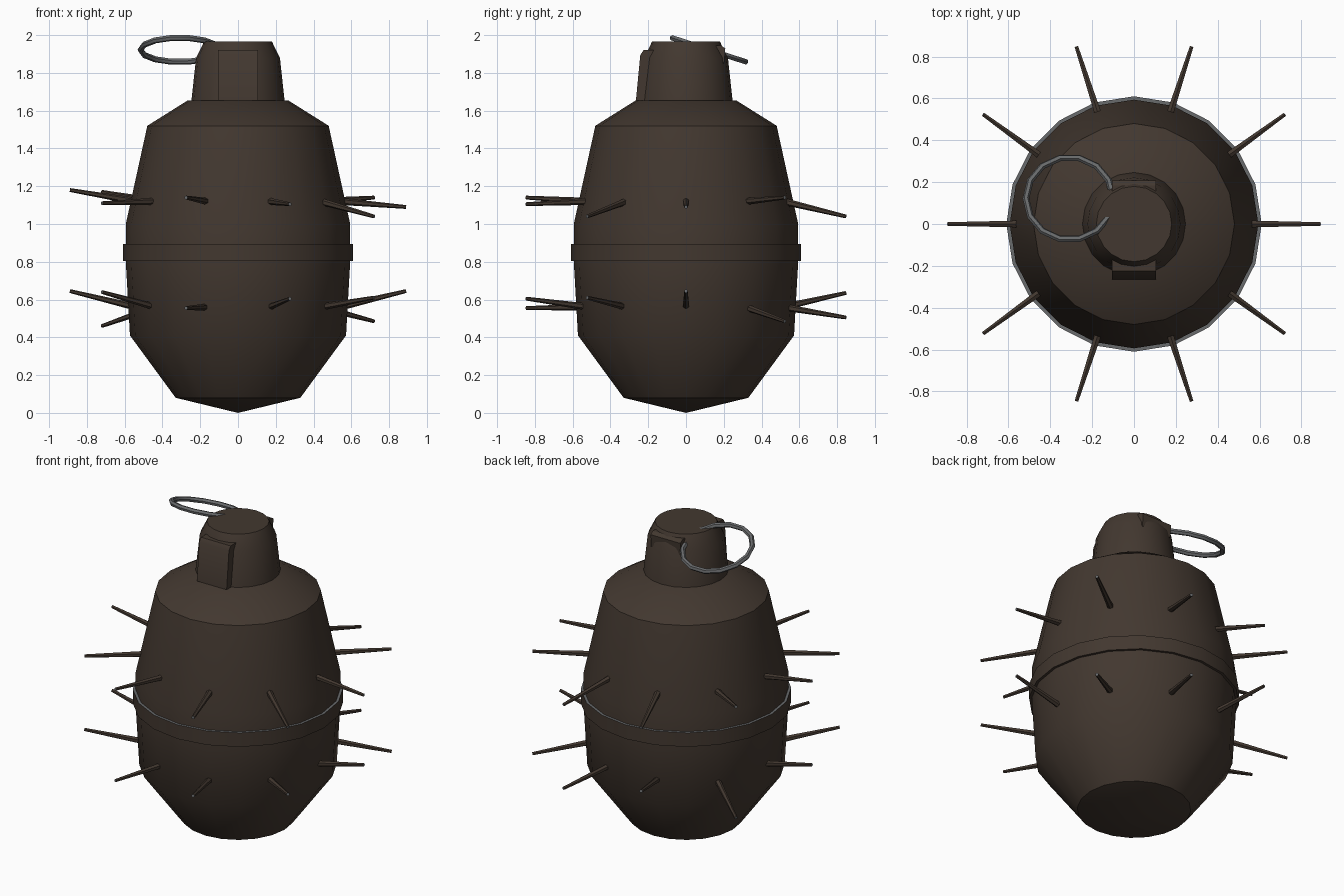
import bpy, bmesh, math
from mathutils import Vector, Matrix

cube = bpy.data.objects.get("Cube")
if cube:
    bpy.data.objects.remove(cube, do_unlink=True)


def material(name, rgb):
    m = bpy.data.materials.new(name)
    m.use_nodes = True
    m.diffuse_color = (*rgb, 1)
    m.node_tree.nodes["Principled BSDF"].inputs["Base Color"].default_value = (*rgb, 1)
    return m


BROWN = material("dark brown", (0.055, 0.039, 0.029))
GREY = material("steel grey", (0.14, 0.145, 0.15))
SIDES = 20


def finish(bm, name, mats, smooth=None):
    bmesh.ops.recalc_face_normals(bm, faces=bm.faces)
    mesh = bpy.data.meshes.new(name)
    bm.to_mesh(mesh)
    bm.free()
    obj = bpy.data.objects.new(name, mesh)
    bpy.context.collection.objects.link(obj)
    for m in mats:
        mesh.materials.append(m)
    if smooth:
        bpy.ops.object.select_all(action="DESELECT")
        obj.select_set(True)
        bpy.context.view_layer.objects.active = obj
        bpy.ops.object.shade_smooth_by_angle(angle=math.radians(smooth))
    return obj


def lathe(name, profile, closed=False, top_mat=None):
    """Turn a (radius, height) profile around the z axis."""
    bm = bmesh.new()
    verts = [bm.verts.new((r, 0, z)) for r, z in profile]
    pairs = list(zip(verts, verts[1:])) + ([(verts[-1], verts[0])] if closed else [])
    edges = [bm.edges.new(p) for p in pairs]
    bmesh.ops.spin(bm, geom=verts + edges, axis=(0, 0, 1), cent=(0, 0, 0),
                   angle=math.tau, steps=SIDES)
    bmesh.ops.remove_doubles(bm, verts=bm.verts, dist=0.0005)
    mats = [BROWN]
    if top_mat:
        mats.append(top_mat)
        bmesh.ops.recalc_face_normals(bm, faces=bm.faces)
        for f in bm.faces:
            f.material_index = int(f.normal.z > 0.9)
    return finish(bm, name, mats, 38)


def plate(name, outline, half_width):
    """Extrude a (y, z) outline along x."""
    bm = bmesh.new()
    face = bm.faces.new([bm.verts.new((-half_width, y, z)) for y, z in outline])
    ext = bmesh.ops.extrude_face_region(bm, geom=[face])["geom"]
    bmesh.ops.translate(bm, vec=(2 * half_width, 0, 0),
                        verts=[v for v in ext if isinstance(v, bmesh.types.BMVert)])
    return finish(bm, name, [BROWN], 30)


# Shell, waist band and neck
lathe("body", [(0, 0), (0.33, 0.08), (0.572, 0.41), (0.594, 0.8),
               (0.594, 1.0), (0.48, 1.52), (0.265, 1.655), (0, 1.655)])
lathe("waist_band", [(0.58, 0.805), (0.61, 0.805), (0.61, 0.895), (0.58, 0.895)],
      closed=True, top_mat=GREY)
lathe("neck", [(0, 1.64), (0.248, 1.64), (0.222, 1.88), (0.18, 1.965), (0, 1.965)])

# Front lever and rear pin lug
plate("front_lever", [(-0.265, 1.655), (-0.242, 1.895), (-0.225, 1.92),
                      (-0.15, 1.92), (-0.15, 1.655)], 0.105)
plate("rear_lug", [(0.14, 1.85), (0.202, 1.85), (0.208, 1.93),
                   (0.185, 1.945), (0.14, 1.945)], 0.105)

# Tilted pull ring
bpy.ops.mesh.primitive_torus_add(major_segments=14, minor_segments=6,
                                 major_radius=0.208, minor_radius=0.016,
                                 location=(-0.308, 0.122, 1.922),
                                 rotation=(math.radians(-18), 0, 0))
ring = bpy.context.object
ring.name = "pull_ring"
ring.data.materials.append(GREY)
bpy.ops.object.shade_smooth_by_angle(angle=math.radians(30))

# Two rows of spikes: base height, then the tip height of each spike
rows = {
    "upper": (1.12, [1.09, 1.14, 1.04, 1.04, 1.17, 1.18, 1.11, 1.14, 1.105, 1.04]),
    "lower": (0.56, [0.645, 0.485, 0.505, 0.635, 0.46, 0.645, 0.64, 0.555, 0.605, 0.61]),
}
for row, (base_z, tips) in rows.items():
    for i, tip_z in enumerate(tips):
        a = math.tau * i / len(tips)
        out = Vector((math.cos(a), math.sin(a), 0))
        base = out * 0.54 + Vector((0, 0, base_z))
        tip = out * 0.89 + Vector((0, 0, tip_z))
        axis = tip - base
        turn = axis.to_track_quat("Z", "Y").to_matrix().to_4x4()
        bm = bmesh.new()
        bmesh.ops.create_cone(bm, cap_ends=True, segments=6, radius1=0.019,
                              radius2=0.01, depth=axis.length,
                              matrix=Matrix.Translation((base + tip) / 2) @ turn)
        # Bare metal at the blunt tip
        for f in bm.faces:
            f.material_index = int(f.normal.dot(axis.normalized()) > 0.9)
        finish(bm, f"{row}_spike_{i + 1}", [BROWN, GREY])
